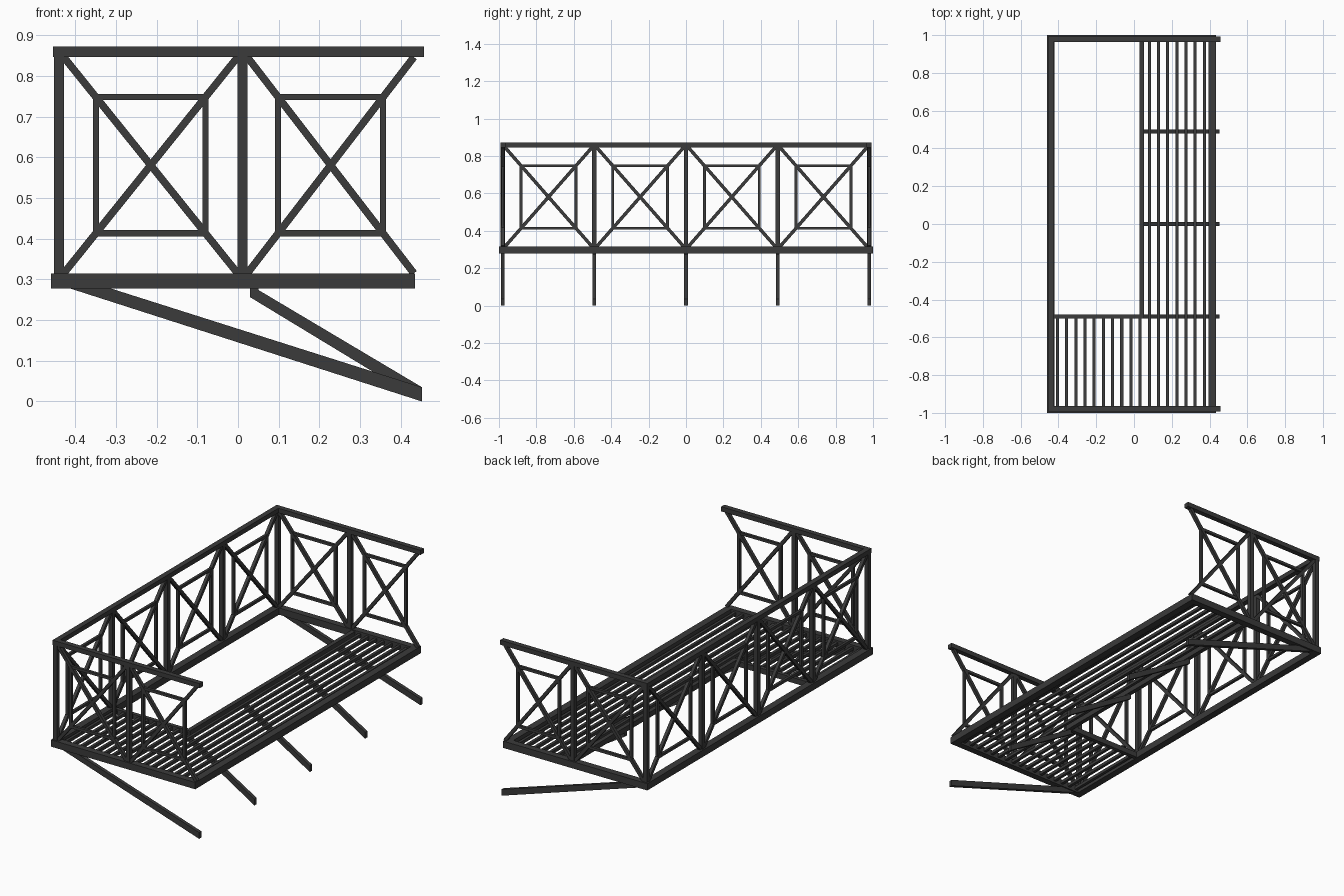
import bpy
import bmesh
from mathutils import Vector

cube = bpy.data.objects.get("Cube")
if cube:
    bpy.data.objects.remove(cube, do_unlink=True)

# Single dark painted metal
iron = bpy.data.materials.new("dark_iron")
iron.use_nodes = True
COLOUR = (0.043, 0.043, 0.043, 1)
iron.diffuse_color = COLOUR
iron.node_tree.nodes["Principled BSDF"].inputs["Base Color"].default_value = COLOUR

# Main levels and lines
BEAM_LOW, BEAM_TOP = 0.277, 0.315
RAIL_LOW, RAIL_TOP = 0.846, 0.872
SIDE_X, END_Y = -0.44, 0.98
BAYS_Y = [-0.98, -0.49, 0, 0.49, 0.98]


def finish(name, bm):
    bmesh.ops.recalc_face_normals(bm, faces=bm.faces)
    mesh = bpy.data.meshes.new(name)
    bm.to_mesh(mesh)
    bm.free()
    mesh.materials.append(iron)
    obj = bpy.data.objects.new(name, mesh)
    bpy.context.scene.collection.objects.link(obj)
    return obj


def add_box(bm, low, high):
    low, high = Vector(low), Vector(high)
    verts = bmesh.ops.create_cube(bm, size=1)["verts"]
    bmesh.ops.scale(bm, vec=high - low, verts=verts)
    bmesh.ops.translate(bm, vec=(low + high) / 2, verts=verts)


def box(name, low, high):
    bm = bmesh.new()
    add_box(bm, low, high)
    return finish(name, bm)


def add_bar(bm, start, end, across, width, depth):
    """Rectangular bar between two points; 'across' is its depth direction."""
    start, end, across = Vector(start), Vector(end), Vector(across)
    side = (end - start).normalized().cross(across) * width / 2
    deep = across * depth / 2
    rings = [[bm.verts.new(p + side * s + deep * d)
              for s, d in ((-1, -1), (1, -1), (1, 1), (-1, 1))]
             for p in (start, end)]
    bm.faces.new(rings[0])
    bm.faces.new(rings[1])
    for i in range(4):
        j = (i + 1) % 4
        bm.faces.new((rings[0][i], rings[0][j], rings[1][j], rings[1][i]))


def panel(name, a, b, place, across):
    """Crossed railing panel with an inner rectangle, spanning a to b."""
    bm = bmesh.new()
    mid, half = (a + b) / 2, (b - a) / 2
    zmid, zhalf = (BEAM_TOP + RAIL_LOW) / 2, (RAIL_LOW - BEAM_TOP) / 2

    def at(u, v):
        return place(mid + u * half, zmid + v * zhalf)

    for s in (-1, 1):
        add_bar(bm, at(-1, -s), at(1, s), across, 0.018, 0.018)
        k = 0.63
        add_bar(bm, at(-k, s * k), at(k, s * k), across, 0.015, 0.015)
        add_bar(bm, at(s * k, -k), at(s * k, k), across, 0.015, 0.015)
    finish(name, bm)


def brace(name, profile, y):
    """Flat support cut from a profile in x and z."""
    bm = bmesh.new()
    face = bm.faces.new([bm.verts.new((x, y - 0.01, z)) for x, z in profile])
    out = bmesh.ops.extrude_face_region(bm, geom=[face])["geom"]
    moved = [g for g in out if isinstance(g, bmesh.types.BMVert)]
    bmesh.ops.translate(bm, vec=(0, 0.02, 0), verts=moved)
    finish(name, bm)


# Floor frame
box("left_out_beam", (0.395, -0.965, BEAM_LOW), (0.435, 0.965, BEAM_TOP))
box("right_side_beam", (-0.46, -0.965, BEAM_LOW), (-0.42, 0.965, BEAM_TOP))
for tag, s in (("front", -1), ("back", 1)):
    y0, y1 = sorted((s * 0.963, s * 1.0))
    box(tag + "_beam", (-0.46, y0, BEAM_LOW), (0.435, y1, BEAM_TOP))
box("opening_long_beam", (0.028, -0.5, 0.28), (0.052, 0.965, 0.31))
box("opening_short_beam", (-0.42, -0.5, 0.28), (0.052, -0.478, 0.31))

# Floor slats around the open hatch
bm = bmesh.new()
for i in range(17):
    x = -0.405 + i * 0.0486
    back = 0.965 if x > 0.05 else -0.48
    add_box(bm, (x - 0.008, -0.965, 0.288), (x + 0.008, back, 0.305))
finish("floor_slats", bm)

# Top rails
box("side_top_rail", (-0.455, -0.993, RAIL_LOW), (-0.425, 0.993, RAIL_TOP))
for tag, s in (("front", -1), ("back", 1)):
    y0, y1 = sorted((s * 0.964, s * 0.993))
    box(tag + "_top_rail", (-0.425, y0, RAIL_LOW), (0.457, y1, RAIL_TOP))

# Posts
P = 0.012
posts = [(SIDE_X, y) for y in BAYS_Y] + [(0.011, -END_Y), (0.011, END_Y)]
for x, y in posts:
    box("railing_post", (x - P, y - P, BEAM_TOP), (x + P, y + P, RAIL_LOW))

# Railing panels
for a, b in zip(BAYS_Y, BAYS_Y[1:]):
    panel("side_panel", a + P, b - P, lambda u, z: (SIDE_X, u, z), (1, 0, 0))
for tag, y in (("front", -END_Y), ("back", END_Y)):
    for a, b in ((SIDE_X + P, -0.001), (0.023, 0.432)):
        panel(tag + "_panel", a, b, lambda u, z: (u, y, z), (0, 1, 0))

# Sloping supports under the floor
LONG = [(-0.42, 0.28), (-0.32, 0.28), (0.452, 0.035), (0.452, 0)]
SHORT = [(0.03, 0.285), (0.05, 0.285), (0.05, 0.274),
         (0.452, 0.035), (0.452, 0), (0.03, 0.256)]
for y in BAYS_Y:
    at_end = abs(y) > 0.9
    brace("end_brace" if at_end else "middle_brace", LONG if at_end else SHORT, y)
